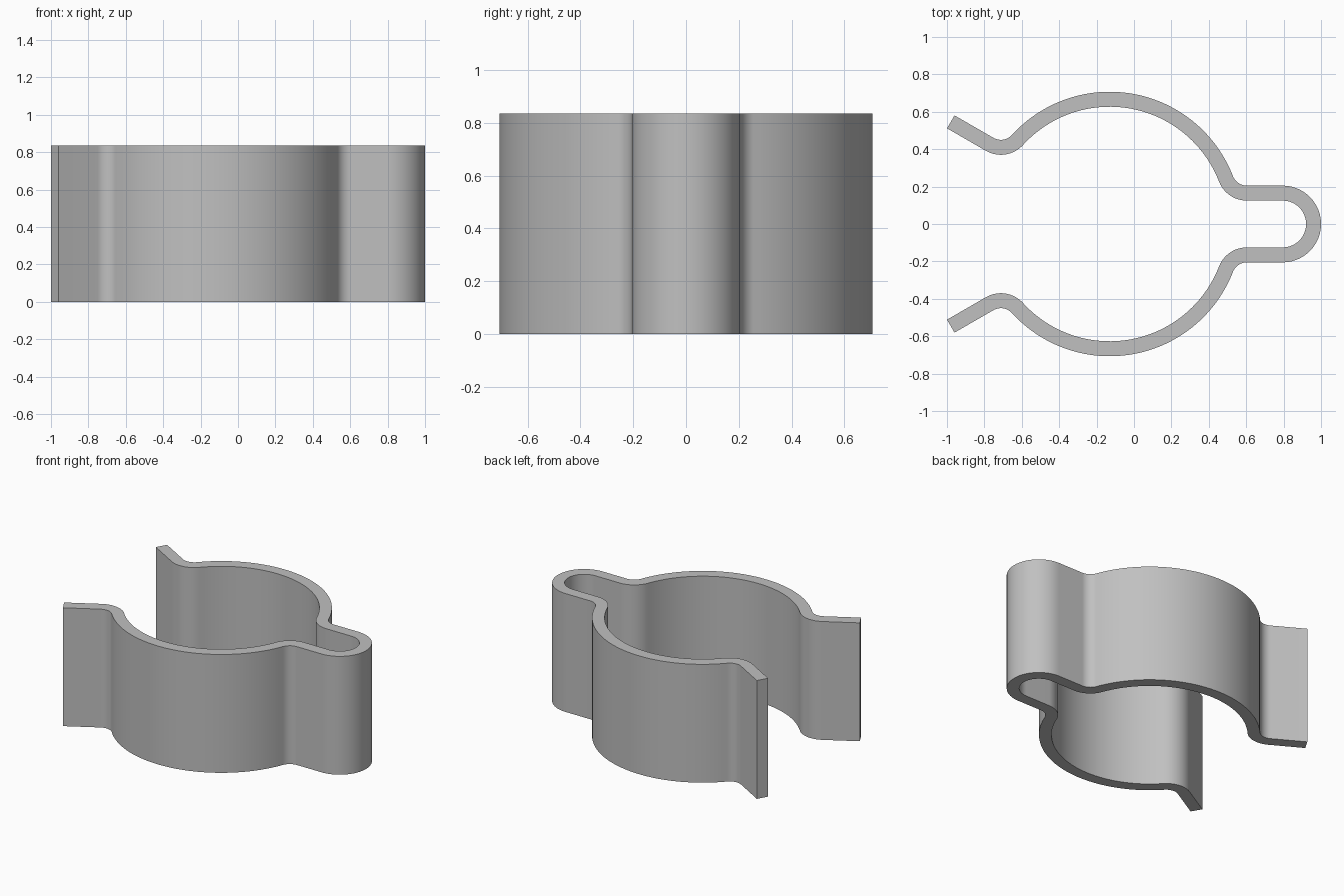
import bpy, bmesh
from math import sin, cos, sqrt, atan2, pi, radians
from mathutils import Vector

cube = bpy.data.objects.get("Cube")
if cube:
    bpy.data.objects.remove(cube)

# Strip sizes, all radii measured to the middle of the strip
HEIGHT, HALF_THICK = 0.835, 0.04
RING_X, RING_R = -0.13, 0.667
LOOP_X, LOOP_R = 0.795, 0.165
BEND_R = 0.12
LIP_ANGLE, LIP_LENGTH = radians(30), 0.24


def arc(cx, cy, r, start, end, steps, side=1):
    """Centre-line points with their outward normals along an arc."""
    out = []
    for i in range(steps + 1):
        a = start + (end - start) * i / steps
        d = Vector((cos(a), sin(a)))
        out.append((Vector((cx, cy)) + d * r, d * side))
    return out


def bend_x(cy):
    """Sideways distance of a bend centre that touches the ring from outside."""
    return sqrt((RING_R + BEND_R) ** 2 - cy ** 2)


# Half of the centre line: loop, neck bend, ring, mouth bend, lip
neck_y = LOOP_R + BEND_R
neck_x = RING_X + bend_x(neck_y)
mouth_y = 0.53
mouth_x = RING_X - bend_x(mouth_y)
neck_a = atan2(neck_y, neck_x - RING_X)
mouth_a = atan2(mouth_y, mouth_x - RING_X)

half = arc(LOOP_X, 0, LOOP_R, 0, pi / 2, 20)
half += arc(neck_x, neck_y, BEND_R, -pi / 2, neck_a - pi, 12, -1)
half += arc(RING_X, 0, RING_R, neck_a, mouth_a, 48)[1:]
half += arc(mouth_x, mouth_y, BEND_R, mouth_a - pi, -pi / 2 - LIP_ANGLE, 14, -1)[1:]
end, normal = half[-1]
half.append((end + Vector((-cos(LIP_ANGLE), sin(LIP_ANGLE))) * LIP_LENGTH, normal))

flip = Vector((1, -1))
path = [(p * flip, n * flip) for p, n in reversed(half[1:])] + half

# Spring clip: rectangular section swept along the path
bm = bmesh.new()
sections = []
for p, n in path:
    inner, outer = p - n * HALF_THICK, p + n * HALF_THICK
    sections.append([bm.verts.new((q.x, q.y, z)) for q, z in
                     ((inner, 0), (outer, 0), (outer, HEIGHT), (inner, HEIGHT))])
for a, b in zip(sections, sections[1:]):
    for i in range(4):
        j = (i + 1) % 4
        bm.faces.new((a[i], a[j], b[j], b[i]))
bm.faces.new(sections[0])
bm.faces.new(sections[-1])
bmesh.ops.recalc_face_normals(bm, faces=bm.faces)

mesh = bpy.data.meshes.new("spring_clip")
bm.to_mesh(mesh)
bm.free()
clip = bpy.data.objects.new("spring_clip", mesh)
bpy.context.collection.objects.link(clip)

# Plain grey finish
grey = bpy.data.materials.new("light_grey")
grey.use_nodes = True
colour = (0.53, 0.53, 0.53, 1)
grey.diffuse_color = colour
grey.node_tree.nodes["Principled BSDF"].inputs["Base Color"].default_value = colour
mesh.materials.append(grey)

bpy.ops.object.select_all(action='DESELECT')
clip.select_set(True)
bpy.context.view_layer.objects.active = clip
bpy.ops.object.shade_smooth_by_angle(angle=radians(30))
